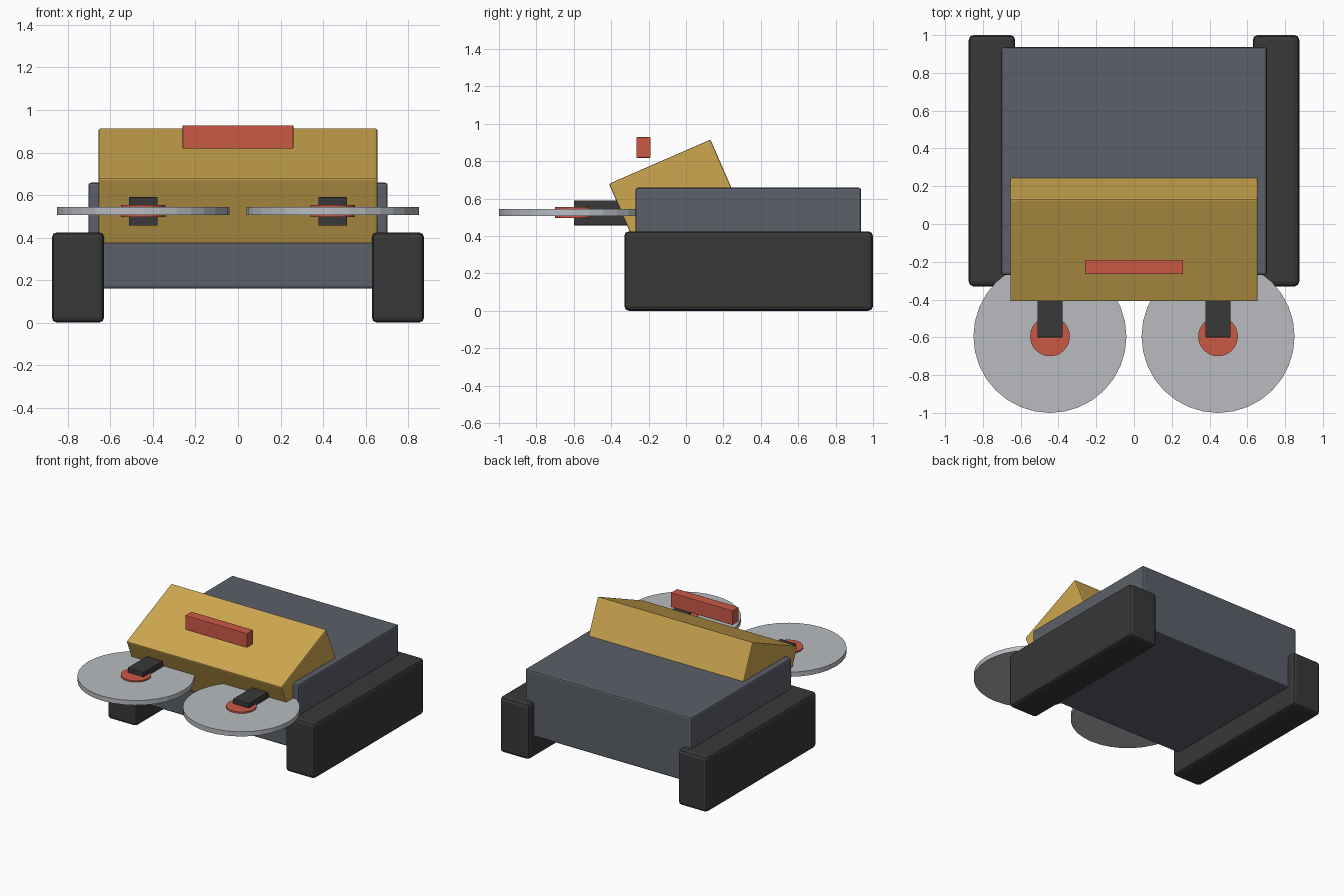
import bpy
import math
from mathutils import Vector

cube = bpy.data.objects.get("Cube")
if cube:
    bpy.data.objects.remove(cube, do_unlink=True)


def material(name, rgb):
    mat = bpy.data.materials.new(name)
    mat.use_nodes = True
    color = (*rgb, 1)
    mat.diffuse_color = color
    mat.node_tree.nodes["Principled BSDF"].inputs["Base Color"].default_value = color
    return mat


slate = material("slate grey", (0.105, 0.115, 0.14))
charcoal = material("charcoal", (0.04, 0.04, 0.04))
gold = material("gold yellow", (0.62, 0.39, 0.08))
red = material("signal red", (0.59, 0.10, 0.06))
steel = material("pale steel", (0.48, 0.50, 0.53))


def finish(name, mat, bevel, segments=2):
    obj = bpy.context.object
    obj.name = name
    obj.data.materials.append(mat)
    if bevel:
        mod = obj.modifiers.new("Soft edges", "BEVEL")
        mod.width = bevel
        mod.segments = segments
    return obj


def box(name, low, high, mat, bevel=0.0):
    """Box between two opposite corners."""
    low, high = Vector(low), Vector(high)
    bpy.ops.mesh.primitive_cube_add(size=1, location=(low + high) / 2)
    bpy.context.object.scale = high - low
    bpy.ops.object.transform_apply(location=False, rotation=False, scale=True)
    return finish(name, mat, bevel)


def disc(name, center, radius, depth, mat):
    bpy.ops.mesh.primitive_cylinder_add(vertices=32, radius=radius, depth=depth,
                                        location=center)
    return finish(name, mat, 0)


# Hull
box("hull", (-0.703, -0.27, 0.16), (0.703, 0.936, 0.658), slate, 0.012)

# Tilted front housing, placed by its upper front edge
tilt = math.radians(23.5)
length, thickness = 0.592, 0.336
along = Vector((0, math.cos(tilt), math.sin(tilt)))
down = Vector((0, math.sin(tilt), -math.cos(tilt)))
housing = box("front_housing", (-0.655, -length / 2, -thickness / 2),
              (0.655, length / 2, thickness / 2), gold, 0.008)
housing.rotation_euler.x = tilt
housing.location = Vector((0, -0.412, 0.679)) + along * length / 2 + down * thickness / 2

# Floating warning bar
box("warning_bar", (-0.26, -0.265, 0.818), (0.26, -0.19, 0.928), red, 0.003)

# Tracks, arms and cutting discs on both sides
for side, s in (("left", 1), ("right", -1)):
    x = 0.752 * s
    box(side + "_track", (x - 0.123, -0.33, 0), (x + 0.123, 1.0, 0.425), charcoal, 0.025)
    x = 0.445 * s
    box(side + "_arm", (x - 0.067, -0.60, 0.457), (x + 0.067, -0.2, 0.59), charcoal, 0.003)
    disc(side + "_cutting_disc", (x, -0.595, 0.525), 0.405, 0.036, steel)
    disc(side + "_disc_hub", (x, -0.595, 0.525), 0.105, 0.058, red)
